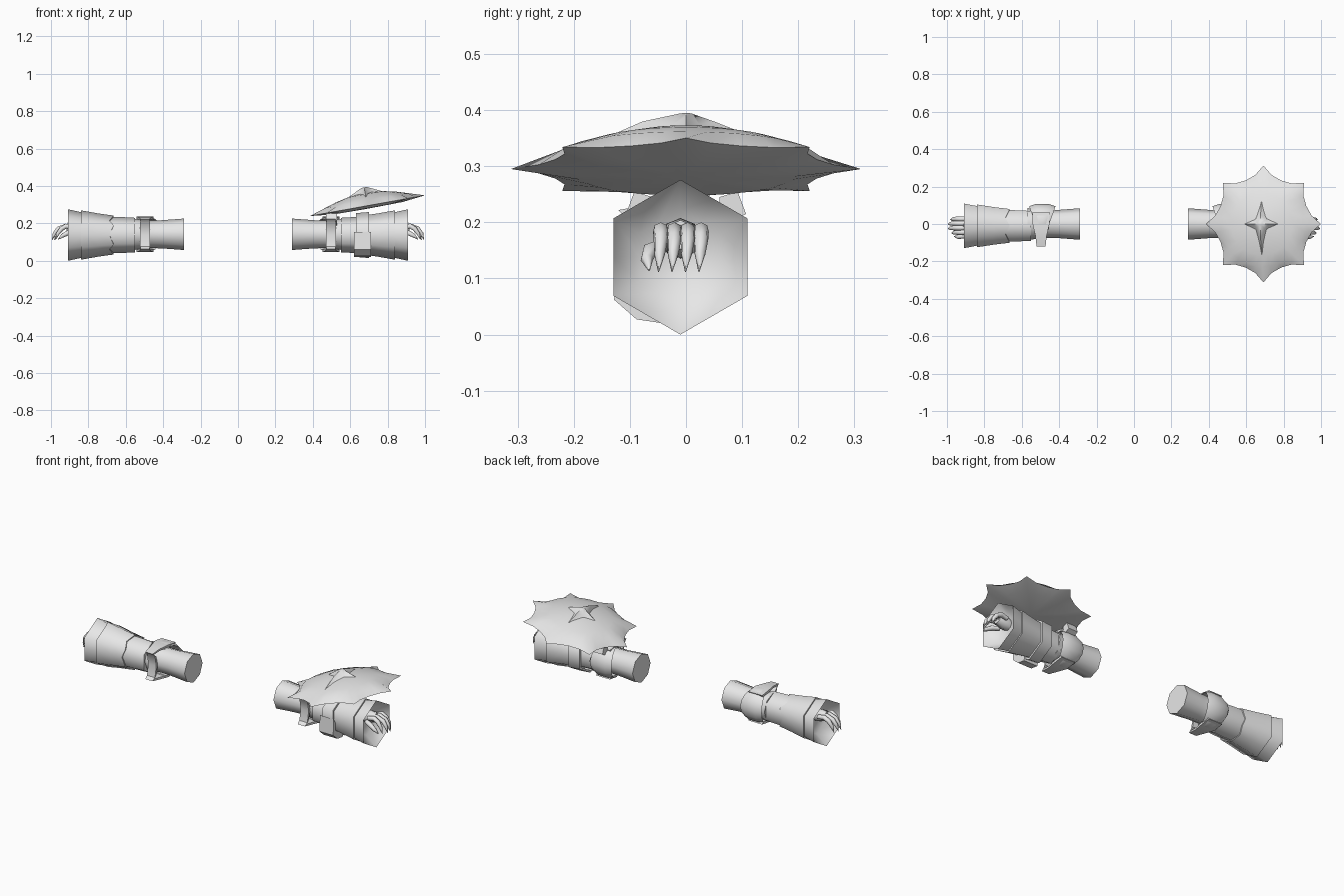
import bpy, math
from mathutils import Vector

if "Cube" in bpy.data.objects:
    bpy.data.objects.remove(bpy.data.objects["Cube"])

grey = bpy.data.materials.new("light grey")
grey.diffuse_color = (0.8, 0.8, 0.8, 1)
grey.use_nodes = True
grey.node_tree.nodes["Principled BSDF"].inputs["Base Color"].default_value = grey.diffuse_color


def build(name, verts, faces, angle=65):
    me = bpy.data.meshes.new(name)
    me.from_pydata([tuple(v) for v in verts], [], faces)
    me.materials.append(grey)
    ob = bpy.data.objects.new(name, me)
    bpy.context.collection.objects.link(ob)
    bpy.ops.object.select_all(action='DESELECT')
    ob.select_set(True)
    bpy.context.view_layer.objects.active = ob
    bpy.ops.object.mode_set(mode='EDIT')
    bpy.ops.mesh.select_all(action='SELECT')
    bpy.ops.mesh.normals_make_consistent(inside=False)
    bpy.ops.object.mode_set(mode='OBJECT')
    bpy.ops.object.shade_smooth_by_angle(angle=math.radians(angle))
    return ob


def loft(name, rings, caps=(True, True), loop=False, angle=65):
    """Skin a list of equal rings of points."""
    n, m = len(rings[0]), len(rings)
    verts = [p for r in rings for p in r]
    faces = []
    for i in range(m if loop else m - 1):
        a, b = i * n, (i + 1) % m * n
        faces += [(a + j, a + (j + 1) % n, b + (j + 1) % n, b + j) for j in range(n)]
    if not loop:
        if caps[0]:
            faces.append(tuple(range(n)))
        if caps[1]:
            faces.append(tuple(range((m - 1) * n, m * n)))
    return build(name, verts, faces, angle)


def ring(s, x, r, n=6, cy=-0.01, cz=0.138, zig=0.0):
    """Regular ring around the arm; zig doubles the points and makes a torn edge."""
    pts = []
    for i in range(n):
        a = math.pi / 2 + math.tau * i / n
        b = a + math.tau / n
        p = Vector((s * x, cy + r * math.cos(a), cz + r * math.sin(a)))
        q = Vector((s * x, cy + r * math.cos(b), cz + r * math.sin(b)))
        m = (p + q) / 2
        m.x += s * zig
        pts += [p, m]
    return pts


def tube(name, path, radii, n=7):
    pts = [Vector(p) for p in path]
    rings = []
    for i, p in enumerate(pts):
        t = (pts[min(i + 1, len(pts) - 1)] - pts[max(i - 1, 0)]).normalized()
        u = t.cross(Vector((0, 1, 0))).normalized()
        v = t.cross(u)
        rings.append([p + radii[i] * (u * math.cos(math.tau * k / n) + v * math.sin(math.tau * k / n))
                      for k in range(n)])
    return loft(name, rings)


def prism(name, profile, x0, x1):
    return loft(name, [[(x, y, z) for y, z in profile] for x in (x0, x1)], angle=30)


def arm(s, side):
    # hollow cuff with a floor behind the hand
    loft(side + "_cuff", [ring(s, .83, .12), ring(s, .91, .138), ring(s, .845, .084)])
    # flared sleeve with a torn edge
    loft(side + "_sleeve", [ring(s, .84, .132), ring(s, .75, .116), ring(s, .665, .104, zig=.022),
                            ring(s, .665, .094, zig=.022)], caps=(True, False))
    loft(side + "_inner_sleeve", [ring(s, .70, .098), ring(s, .62, .096), ring(s, .55, .092)])
    # bare forearm
    loft(side + "_forearm", [ring(s, x, r, 8, 0.0, .142) for x, r in
                             ((.57, .085), (.47, .074), (.41, .075), (.29, .084))])
    # elbow pad wrapped around the back, pointed at the sides
    rings = []
    for k in range(11):
        a = math.radians(-110 + 22 * k)
        c = max(0, math.cos(a))
        w = .036 + .034 * c
        for_r = []
        for u, lift in ((-1, 0), (-.5, .012), (.5, .012), (1, 0), (.5, -.004), (-.5, -.004)):
            r = .083 + lift + .012 * c
            for_r.append((s * (.49 + u * w), r * math.cos(a), .142 + r * math.sin(a)))
        rings.append(for_r)
    loft(side + "_elbow_pad", rings, angle=45)
    # strap loop reaching forward of the forearm
    rings = []
    for y, z, w in ((.06, .222, .045), (0, .230, .045), (-.06, .226, .03), (-.115, .218, .024),
                    (-.095, .20, .026), (-.082, .14, .026), (-.095, .08, .026), (-.115, .066, .024),
                    (-.06, .058, .03), (0, .054, .045), (.06, .062, .045)):
        d = Vector((0, y, z - .142)).normalized() * .007
        p = Vector((s * .497, y, z))
        rings.append([p + Vector((-w, 0, 0)) + d, p + Vector((w, 0, 0)) + d,
                      p + Vector((w, 0, 0)) - d, p + Vector((-w, 0, 0)) - d])
    loft(side + "_elbow_strap", rings, angle=40)
    # hand with curled, pointed fingers
    tube(side + "_palm", [(s * .83, -.01, .165), (s * .87, -.01, .172), (s * .915, -.01, .178)],
         [.03, .036, .026], 8)
    for i in range(4):
        y = -.045 + i * .024
        reach = (-.012, .006, .006, -.006)[i]
        tube(f"{side}_finger_{i + 1}",
             [(s * .88, y, .178), (s * .92, y, .186), (s * (.955 + reach), y, .172),
              (s * (.976 + reach), y - .002, .145), (s * (.988 + reach), y - .004, .112)],
             [.012, .014, .013, .010, .001])
    tube(side + "_thumb", [(s * .87, -.045, .155), (s * .91, -.064, .150),
                           (s * .94, -.070, .134), (s * .962, -.066, .115)], [.013, .014, .011, .002])


arm(-1, "left")
arm(1, "right")

# strap, pouch and brackets below the shield
loft("shield_strap", [ring(1, .63, .104), ring(1, .63, .117), ring(1, .70, .123), ring(1, .70, .11)], loop=True)
prism("pouch", [(-.122, .155), (-.128, .062), (-.088, .027), (-.04, .02), (-.03, .05), (-.09, .10)], .62, .71)
for g in (-1, 1):
    prism("shield_bracket", [(g * .107, .215), (g * .092, .255), (g * .06, .245), (g * .06, .19)], .47, .53)

# tilted spiked shield
CX, CZ, TILT = .692, .295, math.radians(10.2)


def place(x, y, h):
    return Vector((CX + x * math.cos(TILT) - h * math.sin(TILT), y,
                   CZ + x * math.sin(TILT) + h * math.cos(TILT)))


def polar(r, deg, h):
    a = math.radians(deg)
    return place(r * math.cos(a), r * math.sin(a), h)


rim = []
for i in range(8):
    for da, r in ((0, .312), (9.5, .266), (22.5, .252), (35.5, .266)):
        rim.append((45 * i + da, r))


def dish(scale, h):
    return [polar(.252 * scale, d, h) for d, _ in rim]


loft("shield", [dish(.05, -.016), dish(.75, -.014), [polar(r, d, 0) for d, r in rim],
                dish(.90, .027), dish(.66, .046), dish(.38, .062), dish(.05, .070)], angle=50)

# four-pointed raised boss
star = [(0, .10), (45, .048), (90, .12), (135, .048), (180, .10), (225, .048), (270, .185), (315, .048)]
outer = [polar(r, d, .038 if r > .15 else .058) for d, r in star]
mid = [polar(r * (.42 if r > .06 else .7), d, .086 if r > .06 else .076) for d, r in star]
top = [polar(.014, d, .099) for d, _ in star]
loft("shield_boss", [outer, mid, top], angle=60)
